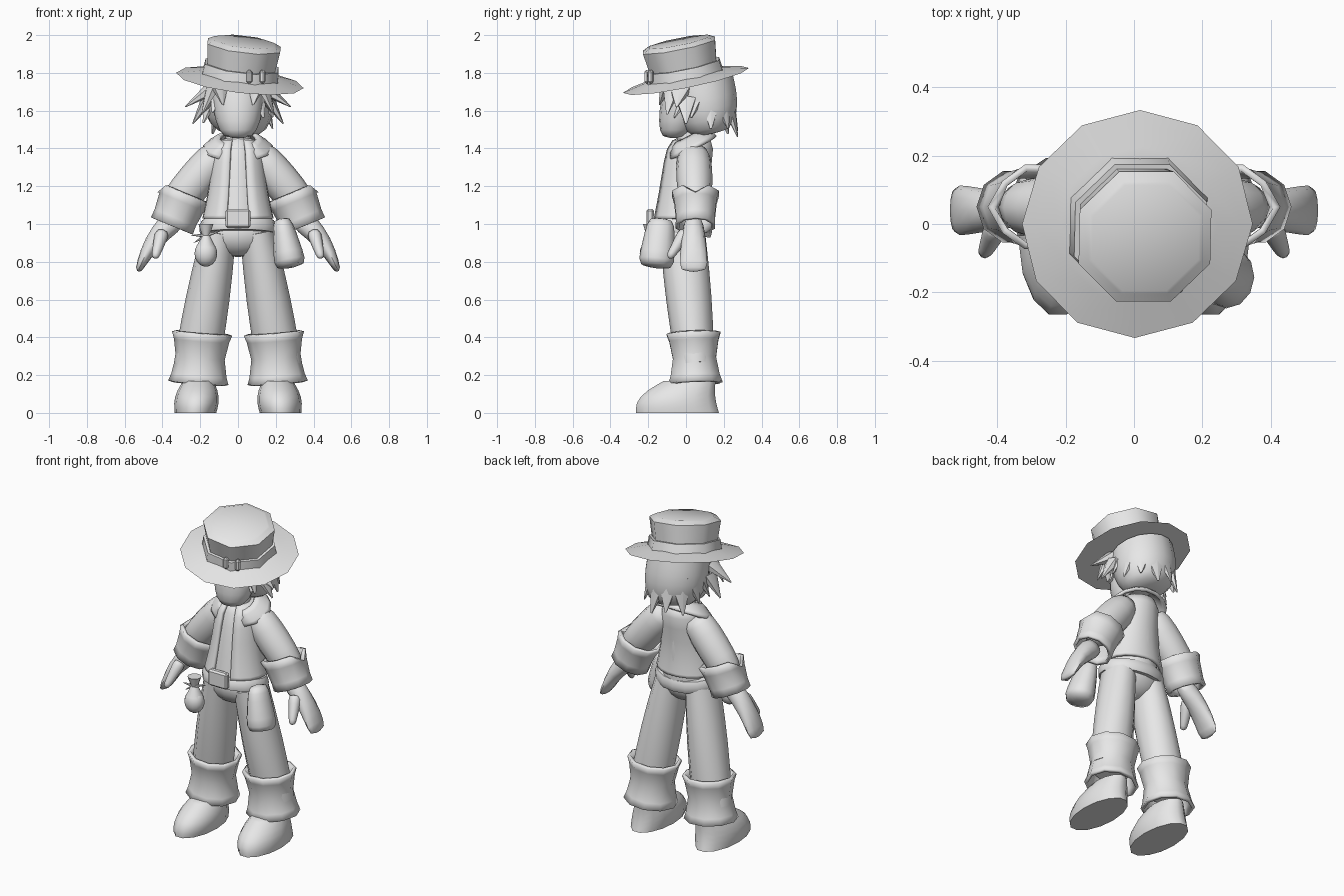
import bpy, bmesh
from math import sin, cos, pi, radians
from mathutils import Vector, Matrix

cube = bpy.data.objects.get("Cube")
if cube:
    bpy.data.objects.remove(cube, do_unlink=True)

colour = (.8, .8, .8, 1)
grey = bpy.data.materials.new("plain_grey")
grey.use_nodes = True
grey.diffuse_color = colour
grey.node_tree.nodes["Principled BSDF"].inputs["Base Color"].default_value = colour


def finish(name, bm, mirror=False, thick=0, angle=60):
    """Turn the bmesh into a shaded, optionally thickened and mirrored object."""
    bmesh.ops.recalc_face_normals(bm, faces=bm.faces)
    mesh = bpy.data.meshes.new(name)
    bm.to_mesh(mesh)
    bm.free()
    mesh.materials.append(grey)
    ob = bpy.data.objects.new(name, mesh)
    bpy.context.collection.objects.link(ob)
    bpy.ops.object.select_all(action='DESELECT')
    ob.select_set(True)
    bpy.context.view_layer.objects.active = ob
    bpy.ops.object.shade_smooth_by_angle(angle=radians(angle))
    if thick:
        ob.modifiers.new("Thickness", 'SOLIDIFY').thickness = thick
    if mirror:
        ob.modifiers.new("Mirror", 'MIRROR')


def mix(pair, t):
    return pair[0] + (pair[1] - pair[0]) * t


def tube(name, start, end, width, depth=None, bulge=0, bow=(0, 0, 0), cap=None,
         axis=None, sides=12, steps=8, phase=0, gap=0, notch=0, thick=0, **options):
    """Oval tube; a gap opens its front, thick leaves the ends open, cap rounds them."""
    bm = bmesh.new()
    start, end, bow = Vector(start), Vector(end), Vector(bow)
    depth = depth or width
    d = Vector(axis or end - start).normalized()
    u = Vector((0, 1, 0)).cross(d).normalized()
    v = d.cross(u)
    loops = []
    for k in range(steps + 1):
        t = (1 - cos(pi * k / steps)) / 2
        swell = sin(pi * t)
        reach = {"both": abs(2 * t - 1), "end": t}.get(cap, 0)
        shrink = max(1 - reach ** 5, .001) ** .2
        centre = start.lerp(end, t) + bow * swell
        a, b = [(mix(pair, t) + bulge * swell) * shrink for pair in (width, depth)]
        loop = []
        for i in range(sides):
            if gap:
                angle = radians(gap - 90) + 2 * (pi - radians(gap)) * i / (sides - 1)
            else:
                angle = 2 * pi * (i + phase) / sides
            loop.append(bm.verts.new(centre + u * a * cos(angle) + v * b * sin(angle)))
        loops.append(loop)
    loops[0][sides // 2].co += d * notch
    for low, high in zip(loops, loops[1:]):
        for i in range(sides - 1 if gap else sides):
            j = (i + 1) % sides
            bm.faces.new((low[i], low[j], high[j], high[i]))
    if not thick:
        bm.faces.new(loops[0])
        bm.faces.new(loops[-1])
    finish(name, bm, thick=thick, **options)


def ball(name, centre, radii):
    bm = bmesh.new()
    place = Matrix.Translation(centre) @ Matrix.Diagonal((*radii, 1))
    bmesh.ops.create_uvsphere(bm, u_segments=16, v_segments=10, radius=1, matrix=place)
    finish(name, bm)


def box(name, centre, size, turn=0):
    bm = bmesh.new()
    place = (Matrix.Translation(centre) @ Matrix.Rotation(radians(turn), 4, 'Z')
             @ Matrix.Diagonal((*size, 1)))
    bmesh.ops.create_cube(bm, size=1, matrix=place)
    bmesh.ops.bevel(bm, geom=bm.edges[:], offset=.01, segments=1, affect='EDGES')
    finish(name, bm, angle=30)


def lock(bm, root, tip, width):
    """Add one flattened, tapering lock of hair or ribbon."""
    root, tip = Vector(root), Vector(tip)
    d = tip - root
    place = (Matrix.Translation((root + tip) / 2) @ d.to_track_quat('Z', 'Y').to_matrix().to_4x4()
             @ Matrix.Diagonal((1, .6, 1, 1)))
    bmesh.ops.create_cone(bm, cap_ends=True, segments=6, radius1=width,
                          radius2=width / 12, depth=d.length, matrix=place)


# Hat: tilted brim, band and eight-sided crown
hat_base = Vector((.01, 0, 1.76))
hat_up = Vector((.12, -.2, 1)).normalized()


def hat_part(name, low, high, width, **options):
    tube(name, hat_base + hat_up * low, hat_base + hat_up * high, width,
         steps=3, **options)


hat_part("hat_brim", 0, .03, (.34, .2))
hat_part("hat_band", .01, .08, (.22, .21), sides=8, phase=.5)
hat_part("hat_crown", .05, .19, (.19, .21), sides=8, phase=.5)
hat_part("hat_lid", .19, .21, (.21, .17), sides=8, phase=.5)
for side, x in (("inner", .06), ("outer", .13)):
    box("hat_buckle_" + side, (x, x / 4 - .22, 1.78), (.03, .03, .07), x * 200)

# Face, tapering to a rounded chin, and neck
tube("face", (0, .01, 1.75), (0, -.06, 1.455), (.14, .1), (.12, .09), bulge=.01,
     cap="end", axis=(0, 0, -1), sides=16)
tube("neck", (0, .01, 1.36), (0, .02, 1.56), (.07, .06))

# Hair: rounded back, a ring of hanging locks, flicks and a parted fringe
tube("hair_back", (0, .07, 1.76), (0, .13, 1.48), (.18, .16), (.18, .14), bulge=.015,
     cap="end", axis=-hat_up, sides=16)
bm = bmesh.new()
count = 10
for i in range(count):
    a = mix((-pi / 4, pi * 5 / 4), i / (count - 1))
    rise = (1 - sin(a)) * .06 + (i % 2) * .03
    lock(bm, (.13 * cos(a), .1 + .12 * sin(a), 1.66 + rise / 2),
         (.19 * cos(a), .08 + .2 * sin(a), 1.46 + rise), .07)
for s in (-1, 1):
    lock(bm, (s * .15, -.03, 1.71), (s * .28, -.05, 1.62), .06)
    lock(bm, (s * .16, 0, 1.66), (s * .24, 0, 1.53), .06)
    lock(bm, (s * .13, -.07, 1.74), (s * .19, -.1, 1.58), .06)
    lock(bm, (s * .1, -.1, 1.75), (s * .08, -.14, 1.63), .06)
finish("hair_locks", bm)

# Shirt, open jacket and raised collar
tube("shirt", (0, -.02, 1), (0, .02, 1.46), (.15, .1), (.15, .11), cap="end")
tube("jacket", (0, -.02, 1.03), (0, .03, 1.46), (.19, .15), (.16, .15), bulge=-.02,
     bow=(0, -.01, 0), axis=(0, 0, 1), cap="end", sides=18, gap=20, thick=.02)
tube("collar", (0, .03, 1.4), (0, 0, 1.46), (.19, .1), (.15, .1),
     bulge=.01, sides=14, steps=3, gap=33, thick=.02)

# Arms: sleeves, turned-back cuffs, mitten hands and thumbs
tube("sleeve", (.09, .04, 1.39), (.35, .05, 1.08), (.09, .09), (.09, .08), bulge=.01,
     cap="both", mirror=True)
tube("sleeve_cuff", (.28, .05, 1.16), (.35, .05, .99), (.14, .12), (.13, .11),
     bulge=-.01, sides=10, steps=3, notch=.05, thick=.02, mirror=True)
tube("hand", (.33, .04, 1.03), (.53, .04, .75), (.07, .02), (.05, .08),
     bow=(.02, 0, .01), cap="both", mirror=True)
tube("thumb", (.4, 0, .96), (.44, -.09, .82), (.04, .02), cap="both", sides=8, mirror=True)

# Trousers
ball("hips", (0, -.02, .95), (.19, .125, .125))
tube("trouser_leg", (.1, -.02, .96), (.22, .05, .25), (.09, .12), (.12, .1),
     bulge=.01, mirror=True)

# Boots with wide folded tops
tube("boot", (.225, -.045, 0), (.21, .02, .17), (.11, .08), (.225, .14), bulge=.02,
     bow=(0, -.03, 0), axis=(0, 0, 1), sides=14, mirror=True)
tube("boot_top", (.19, .04, .42), (.21, .05, .16), (.16, .16), (.15, .15),
     bulge=-.03, sides=10, steps=4, thick=.02, mirror=True)

# Belt, buckle and hanging pouches
tube("belt", (0, -.03, .95), (0, -.02, 1.02), (.2, .19), (.16, .15), bulge=.01, steps=4, sides=16)
box("belt_buckle", (0, -.19, 1.03), (.13, .04, .1))
tube("large_pouch", (.23, -.13, 1.03), (.28, -.16, .77), (.05, .09), (.07, .1), cap="both")
knot = Vector((-.17, -.19, .94))
up = Vector((0, 0, .06))
ball("small_pouch", knot - up * 1.6, (.06, .055, .07))
tube("pouch_neck", knot, knot - up, (.02, .05), sides=10)
tube("pouch_frill", knot, knot + up, (.02, .04), sides=10)
bm = bmesh.new()
for x, z in ((-1, 0), (-.8, -.5), (1, .3)):
    lock(bm, knot, knot + Vector((x, 0, z)) * .08, .02)
finish("pouch_ties", bm)
